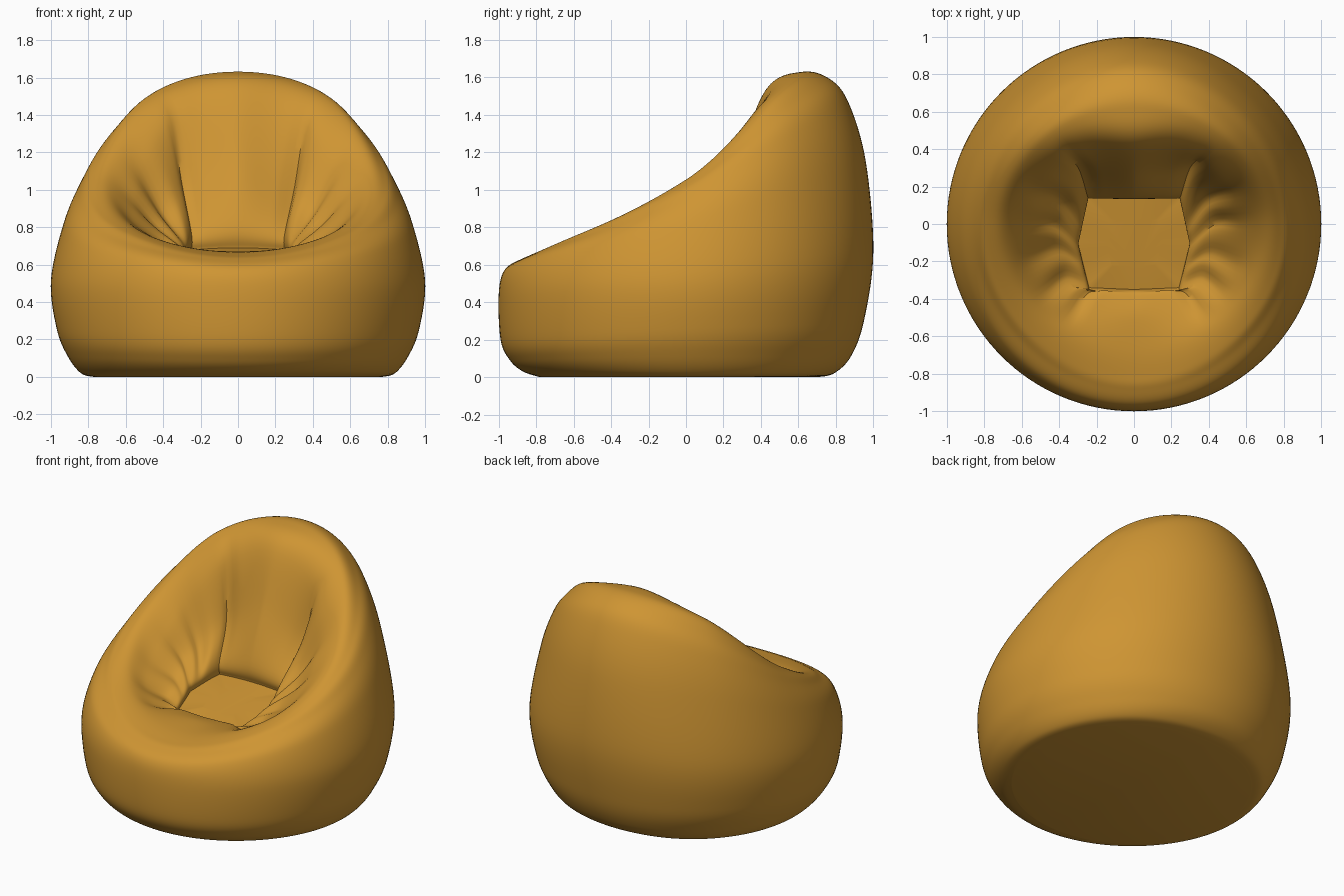
import bpy, bmesh, math

cube = bpy.data.objects.get("Cube")
if cube:
    bpy.data.objects.remove(cube, do_unlink=True)

SEGMENTS = 128
STEPS = 8
STRAIGHT_FROM = 10   # rings from here on have straight sides

# Cross-section rings from base to seat: centre y, then radius and height
# at five directions running from the front, round the side, to the back
RINGS = [
    (0, (.78, .78, .77, .74, .7), (0, 0, 0, 0, 0)),               # base edge
    (0, (.87, .86, .84, .82, .79), (.03, .03, .02, .02, .02)),
    (0, (.94, .93, .91, .89, .88), (.09, .1, .11, .11, .11)),
    (0, (.99, .98, .97, .96, .95), (.2, .22, .26, .28, .3)),
    (0, (1, 1, 1, 1, 1), (.44, .48, .52, .6, .67)),               # widest
    (0, (.97, .95, .93, .93, .96), (.57, .66, .82, 1.05, 1.15)),
    (0, (.88, .86, .85, .85, .87), (.63, .735, .97, 1.31, 1.46)),
    (0, (.8, .8, .79, .77, .77), (.65, .765, 1.03, 1.43, 1.59)),
    (0, (.67, .7, .7, .66, .62), (.667, .765, 1.05, 1.5, 1.63)),  # rim
    (0, (.5, .58, .56, .51, .43), (.67, .71, .95, 1.39, 1.54)),
    (0, (.4, .48, .43, .41, .27), (.65, .66, .81, 1.02, 1.15)),
    (-.1, (.26, .36, .31, .35, .24), (.63, .63, .7, .77, .81)),
    (-.1, (.25, .34, .3, .35, .25), (.59, .6, .64, .68, .69)),    # seat edge
]
# Pinched folds in the hollow: direction in degrees, depth, width
FOLDS = [(34, .03, 4), (52, .03, 5), (72, .025, 6), (90, .02, 5),
         (108, .05, 7), (138, .025, 4)]


def spline(a, b, c, d, t):
    """Smooth curve from b to c."""
    return b + .5 * t * (c - a + t * (2*a - 5*b + 4*c - d + t * (3*(b - c) + d - a)))


def around(keys, angle):
    """Read a five-key list at an angle, mirrored left to right."""
    s = min(angle / 45, 3.9999)
    i = int(s)
    k = [keys[j if 0 <= j <= 4 else (1 if j < 0 else 3)] for j in range(i - 1, i + 3)]
    return spline(*k, s - i)


def straight_radius(radii, angle):
    """Radius of the straight line joining the two nearest keys."""
    i = min(int(angle / 45), 3)
    p, q = radii[i], radii[i + 1]
    t = math.radians(angle - 45 * i)
    corner = math.radians(45)
    return p * q * math.sin(corner) / (q * math.sin(corner - t) + p * math.sin(t))


def ring_point(index, seg):
    """Point of one control ring on one segment."""
    turn = 2 * math.pi * seg / SEGMENTS
    angle = math.degrees(turn)
    angle = min(angle, 360 - angle)
    cy, radii, heights = RINGS[index]
    r = (straight_radius if index >= STRAIGHT_FROM else around)(radii, angle)
    return (r * math.sin(turn), cy - r * math.cos(turn), around(heights, angle))


def fold_depth(seg, level):
    """Depth of the folds, fading out towards the rim and the seat."""
    turn = 360 * seg / SEGMENTS
    left = turn <= 180
    angle = turn if left else 360 - turn
    fade = max(0, 1 - abs(level - 9.8) / 1.7)
    fade = fade * fade * (3 - 2 * fade)
    total = 0
    for i, (where, depth, width) in enumerate(FOLDS):
        # The two sides crease a little differently
        shift = 3 * math.sin(2 * i + 1) if left else 0
        total += depth * math.exp(-((angle - where - shift) / width) ** 2)
    return total * fade


# Loft the soft body through the rings
bm = bmesh.new()
columns = []
last = len(RINGS) - 1
for seg in range(SEGMENTS):
    pts = [ring_point(index, seg) for index in range(len(RINGS))]
    turn = 2 * math.pi * seg / SEGMENTS
    column = []
    for n in range(last * STEPS + 1):
        i = min(n // STEPS, last - 1)
        t = n / STEPS - i
        k = [pts[min(max(j, 0), last)] for j in range(i - 1, i + 3)]
        x, y, z = (spline(*axis, t) for axis in zip(*k))
        dip = fold_depth(seg, n / STEPS)
        x += dip * .6 * math.sin(turn)
        y -= dip * .6 * math.cos(turn)
        column.append(bm.verts.new((x, y, max(z - dip * .7, 0))))
    # Flat seat panel running in towards its middle
    ex, ey, ez = column[-1].co
    for f in (.9, .5):
        column.append(bm.verts.new((ex * f, -.1 + (ey + .1) * f, .645 + (ez - .645) * f)))
    columns.append(column)

for seg in range(SEGMENTS):
    a, b = columns[seg], columns[(seg + 1) % SEGMENTS]
    for n in range(len(a) - 1):
        bm.faces.new((a[n], b[n], b[n + 1], a[n + 1]))
bm.faces.new([c[0] for c in columns])       # underside
bm.faces.new([c[-1] for c in columns])      # middle of the seat
bmesh.ops.recalc_face_normals(bm, faces=bm.faces)

mesh = bpy.data.meshes.new("bean_bag_chair")
bm.to_mesh(mesh)
bm.free()
chair = bpy.data.objects.new("bean_bag_chair", mesh)
bpy.context.collection.objects.link(chair)

# Single mustard fabric
fabric = bpy.data.materials.new("mustard_fabric")
fabric.use_nodes = True
colour = (.62, .3, .033, 1)
fabric.diffuse_color = colour
fabric.node_tree.nodes["Principled BSDF"].inputs["Base Color"].default_value = colour
mesh.materials.append(fabric)

bpy.ops.object.select_all(action='DESELECT')
chair.select_set(True)
bpy.context.view_layer.objects.active = chair
bpy.ops.object.shade_smooth_by_angle(angle=math.radians(45))
